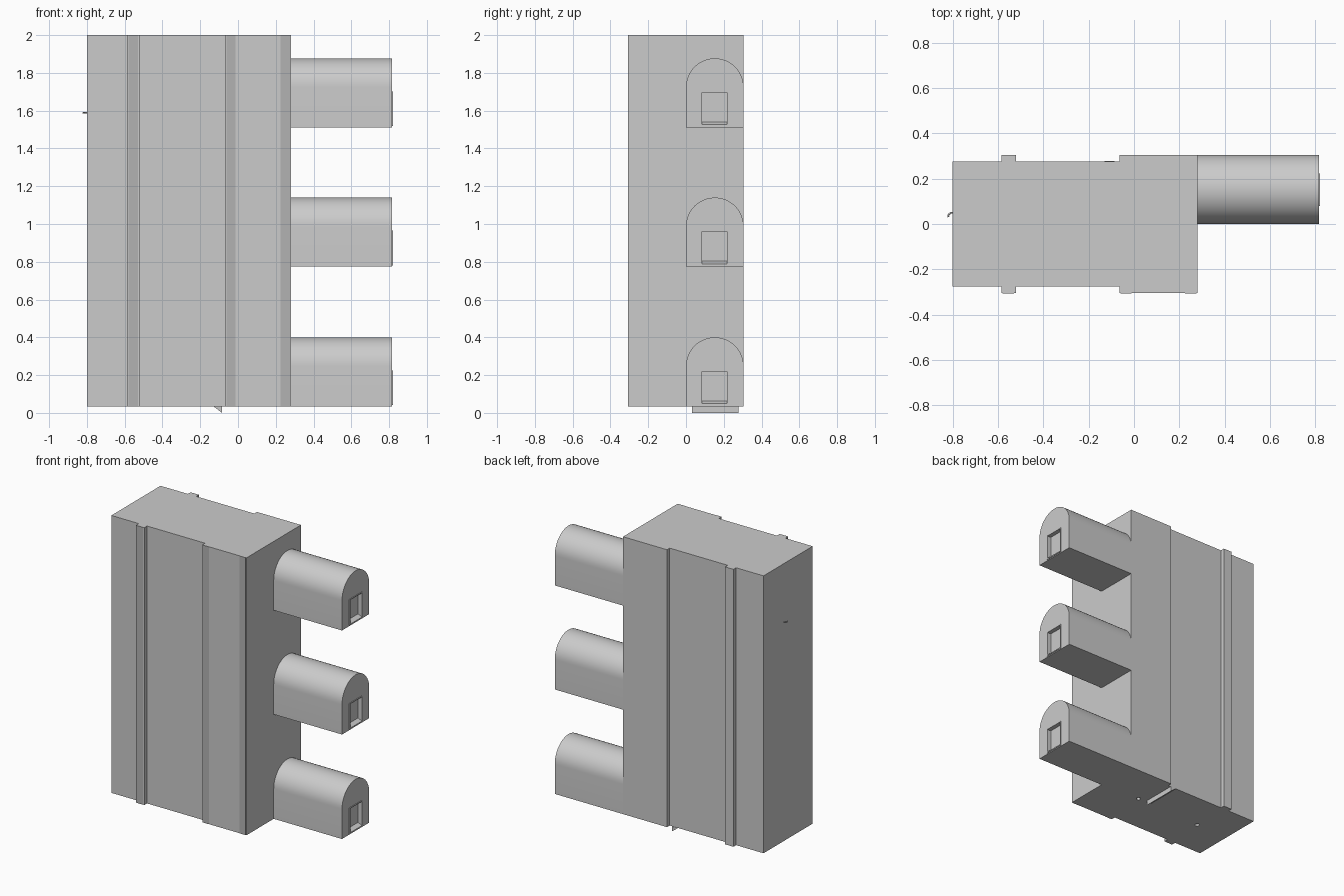
import bpy, bmesh, math
from mathutils import Matrix

if "Cube" in bpy.data.objects:
    bpy.data.objects.remove(bpy.data.objects["Cube"])

BASE, TOP = 0.035, 2.0


def finish(bm, name, smooth=False, mat=None):
    bmesh.ops.recalc_face_normals(bm, faces=bm.faces[:])
    mesh = bpy.data.meshes.new(name)
    bm.to_mesh(mesh)
    bm.free()
    ob = bpy.data.objects.new(name, mesh)
    bpy.context.collection.objects.link(ob)
    if mat:
        mesh.materials.append(mat)
    if smooth:
        bpy.ops.object.select_all(action='DESELECT')
        ob.select_set(True)
        bpy.context.view_layer.objects.active = ob
        bpy.ops.object.shade_smooth_by_angle(angle=math.radians(30))
    return ob


def prism(name, points, depth, smooth=False, mat=None):
    """Extrude a closed 3D outline along the depth vector."""
    bm = bmesh.new()
    face = bm.faces.new([bm.verts.new(p) for p in points])
    geo = bmesh.ops.extrude_face_region(bm, geom=[face], use_keep_orig=True)
    moved = [g for g in geo["geom"] if isinstance(g, bmesh.types.BMVert)]
    bmesh.ops.translate(bm, verts=moved, vec=depth)
    return finish(bm, name, smooth, mat)


def box(name, x0, x1, y0, y1, z0, z1, mat=None):
    return prism(name, [(x0, y0, z0), (x1, y0, z0), (x1, y1, z0), (x0, y1, z0)],
                 (0, 0, z1 - z0), mat=mat)


def cut(ob, cutter):
    mod = ob.modifiers.new("cut", 'BOOLEAN')
    mod.operation = 'DIFFERENCE'
    mod.solver = 'EXACT'
    mod.object = cutter
    cutter.hide_render = True
    bpy.ops.object.select_all(action='DESELECT')
    ob.select_set(True)
    bpy.context.view_layer.objects.active = ob
    bpy.ops.object.modifier_apply(modifier=mod.name)
    bpy.data.objects.remove(cutter)


dark = bpy.data.materials.new("dark_grey")
dark.diffuse_color = (0.45, 0.45, 0.45, 1)
dark.use_nodes = True
dark.node_tree.nodes["Principled BSDF"].inputs["Base Color"].default_value = dark.diffuse_color

# Tall main block with raised ribs, mirrored front to back
half = [(-0.80, 0.275), (-0.585, 0.275), (-0.585, 0.305), (-0.52, 0.305),
        (-0.52, 0.275), (-0.065, 0.275), (-0.065, 0.305), (0.28, 0.305)]
outline = half + [(x, -y) for x, y in reversed(half)]
body = prism("main_block", [(x, y, BASE) for x, y in outline], (0, 0, TOP - BASE))

# Small peg holes underneath
for x, y in [(-0.026, 0.015), (-0.545, 0.0)]:
    bm = bmesh.new()
    bmesh.ops.create_cone(bm, cap_ends=True, segments=12, radius1=0.015, radius2=0.015,
                          depth=0.06, matrix=Matrix.Translation((x, y, BASE)))
    cut(body, finish(bm, "hole_cutter"))

# Dark bands on the front ribs
for i, (x0, x1) in enumerate([(-0.58, -0.53), (-0.06, -0.012), (0.225, 0.275)]):
    box(f"front_band_{i + 1}", x0, x1, -0.3065, -0.304, BASE, TOP, dark)

# Three arched arms, each with a recessed doorway
R, CY = 0.1525, 0.1525
for i, z in enumerate([BASE, 0.775, 1.512]):
    spring = z + 0.365 - R
    arch = [(0.28, CY + R, z), (0.28, CY - R, z)]
    for k in range(25):
        a = math.pi * (1 - k / 24)
        arch.append((0.28, CY + R * math.cos(a), spring + R * math.sin(a)))
    arm = prism(f"arched_arm_{i + 1}", arch, (0.535, 0, 0), smooth=True)
    cut(arm, box("door_cutter", 0.79, 0.85, 0.086, 0.216, z + 0.012, z + 0.184))

    # Thin door frame and sloping sill
    box(f"door_jamb_left_{i + 1}", 0.814, 0.82, 0.08, 0.086, z + 0.006, z + 0.19)
    box(f"door_jamb_right_{i + 1}", 0.814, 0.82, 0.216, 0.222, z + 0.006, z + 0.19)
    box(f"door_head_{i + 1}", 0.814, 0.82, 0.086, 0.216, z + 0.184, z + 0.19)
    prism(f"door_sill_{i + 1}",
          [(0.788, 0.086, z + 0.006), (0.82, 0.086, z + 0.006),
           (0.82, 0.086, z + 0.014), (0.788, 0.086, z + 0.03)], (0, 0.13, 0))

# Wedge latch under the block
prism("wedge_latch", [(-0.13, 0.033, BASE), (-0.085, 0.033, 0.0), (-0.085, 0.033, BASE)],
      (0, 0.245, 0))

# Small wire hook on the left side
curve = bpy.data.curves.new("wire_hook", 'CURVE')
curve.dimensions = '3D'
curve.bevel_depth = 0.004
curve.bevel_resolution = 2
curve.use_fill_caps = True
path = [(-0.79, 0.05), (-0.806, 0.05), (-0.814, 0.045), (-0.819, 0.037), (-0.818, 0.03)]
sp = curve.splines.new('POLY')
sp.points.add(len(path) - 1)
for p, (x, y) in zip(sp.points, path):
    p.co = (x, y, 1.588, 1)
bpy.context.collection.objects.link(bpy.data.objects.new("wire_hook", curve))
